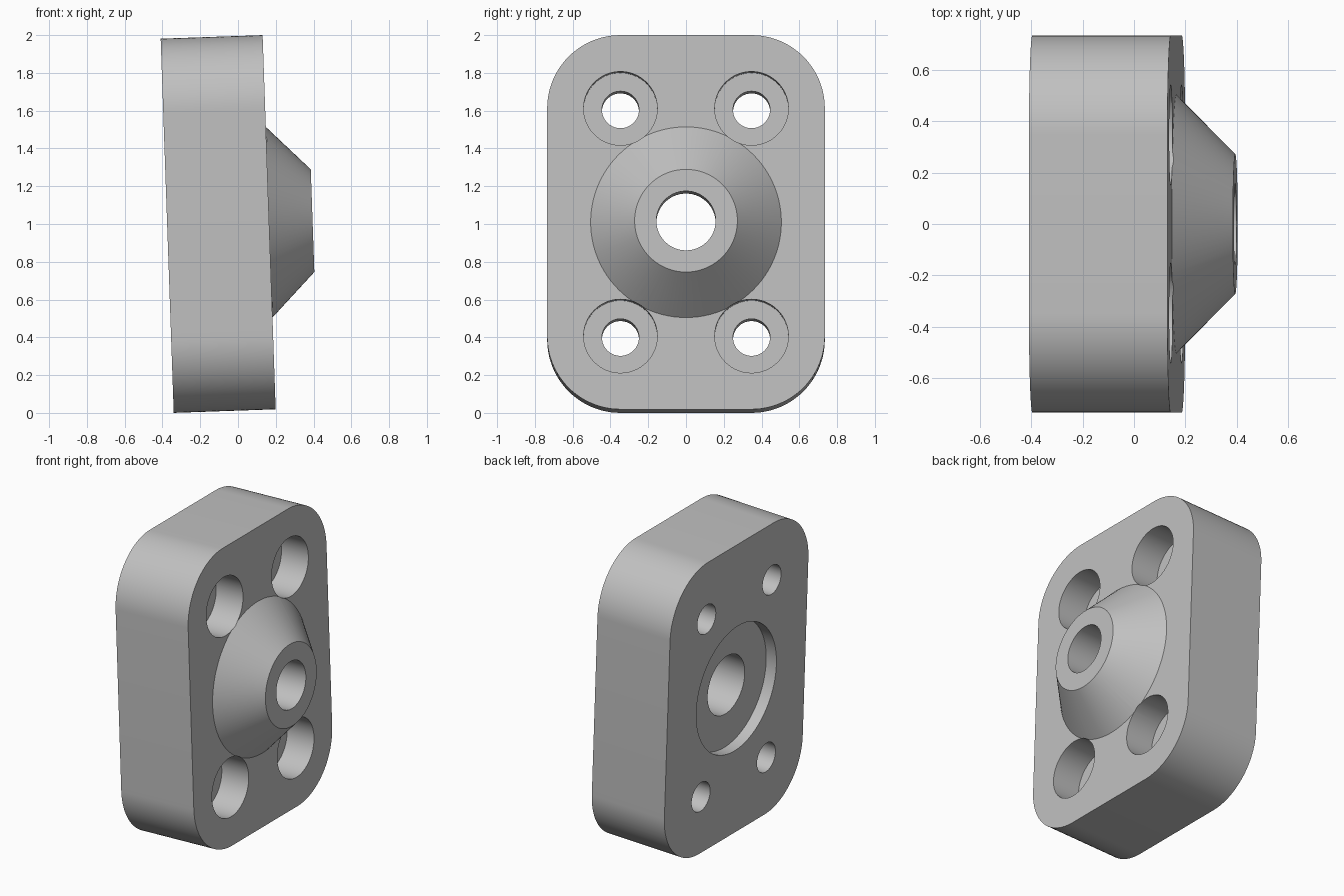
import bpy, bmesh, math
from mathutils import Vector

if "Cube" in bpy.data.objects:
    bpy.data.objects.remove(bpy.data.objects["Cube"], do_unlink=True)

HALF_H, HALF_W, HALF_T = 0.991, 0.735, 0.27    # plate half sizes
CORNER = 0.388                                 # corner radius, shared centre with bolt holes
BOLT_H, BOLT_W = HALF_H - CORNER, HALF_W - CORNER
FACE, BACK, TIP = HALF_T, -HALF_T, 0.5         # levels along the flange axis

grey = bpy.data.materials.new("plain grey")
grey.use_nodes = True
colour = (0.53, 0.53, 0.53, 1)
grey.diffuse_color = colour
grey.node_tree.nodes["Principled BSDF"].inputs["Base Color"].default_value = colour


def to_object(name, bm):
    bmesh.ops.recalc_face_normals(bm, faces=bm.faces)
    mesh = bpy.data.meshes.new(name)
    bm.to_mesh(mesh)
    bm.free()
    obj = bpy.data.objects.new(name, mesh)
    bpy.context.collection.objects.link(obj)
    mesh.materials.append(grey)
    return obj


def frustum(name, low, high, r_low, r_high, x=0, y=0, sides=96):
    bm = bmesh.new()
    bmesh.ops.create_cone(bm, cap_ends=True, segments=sides, radius1=r_low,
                          radius2=r_high, depth=high - low)
    bmesh.ops.translate(bm, verts=bm.verts, vec=(x, y, (low + high) / 2))
    return to_object(name, bm)


def combine(target, tool, operation):
    mod = target.modifiers.new(operation, 'BOOLEAN')
    mod.operation, mod.solver, mod.object = operation, 'EXACT', tool
    bpy.ops.object.select_all(action='DESELECT')
    target.select_set(True)
    bpy.context.view_layer.objects.active = target
    bpy.ops.object.modifier_apply(modifier=mod.name)
    bpy.data.objects.remove(tool, do_unlink=True)


# Rounded rectangular plate, lying flat with its axis along z
bm = bmesh.new()
outline = []
steps = 24
for quarter, (sx, sy) in enumerate([(1, 1), (-1, 1), (-1, -1), (1, -1)]):
    for i in range(steps + 1):
        a = (quarter + i / steps) * math.pi / 2
        outline.append(bm.verts.new((sx * BOLT_H + CORNER * math.cos(a),
                                     sy * BOLT_W + CORNER * math.sin(a), BACK)))
base = bm.faces.new(outline)
top = bmesh.ops.extrude_face_region(bm, geom=[base])["geom"]
bmesh.ops.translate(bm, verts=[v for v in top if isinstance(v, bmesh.types.BMVert)],
                    vec=Vector((0, 0, FACE - BACK)))
flange = to_object("flange_plate", bm)

# Conical boss, its root sunk into the plate along the same slope
base_r, tip_r, sink = 0.505, 0.272, 0.1
slope = (base_r - tip_r) / (TIP - FACE)
combine(flange, frustum("boss", FACE - sink, TIP, base_r + sink * slope, tip_r), 'UNION')

# Rear recess and stepped centre bore
for low, high, r in [(BACK - 0.1, BACK + 0.076, 0.425),
                     (BACK - 0.1, 0.12, 0.197),
                     (BACK + 0.1, TIP + 0.1, 0.157)]:
    combine(flange, frustum("bore_cutter", low, high, r, r), 'DIFFERENCE')

# Counterbored bolt holes
for sx in (-1, 1):
    for sy in (-1, 1):
        for low, high, r in [(FACE - 0.2, FACE + 0.2, 0.195),
                             (BACK - 0.1, FACE + 0.1, 0.098)]:
            cutter = frustum("bolt_cutter", low, high, r, r, sx * BOLT_H, sy * BOLT_W, 64)
            combine(flange, cutter, 'DIFFERENCE')

# Stand the flange up, leaning back slightly
flange.rotation_euler = (0, math.radians(88), 0)
flange.location = (-0.105, 0, 1.0)
bpy.ops.object.select_all(action='DESELECT')
flange.select_set(True)
bpy.context.view_layer.objects.active = flange
bpy.ops.object.transform_apply(location=True, rotation=True, scale=True)
bpy.ops.object.shade_smooth_by_angle(angle=math.radians(30))
